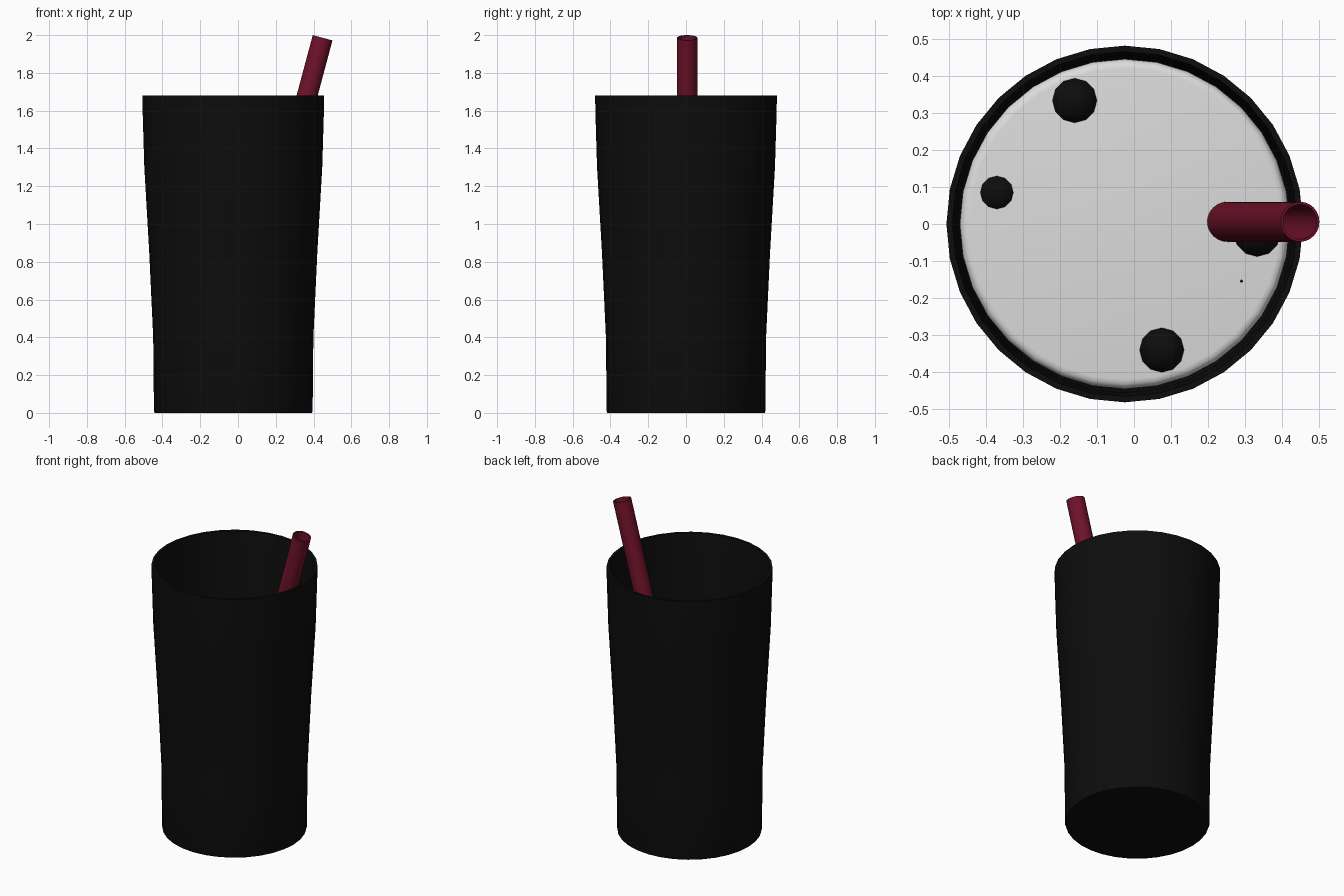
import bpy, bmesh, math
from mathutils import Vector

cube = bpy.data.objects.get("Cube")
if cube:
    bpy.data.objects.remove(cube, do_unlink=True)

CENTRE_X = -0.025
SURFACE_Z = 1.26


def material(name, rgb):
    m = bpy.data.materials.new(name)
    m.use_nodes = True
    m.diffuse_color = (*rgb, 1)
    m.node_tree.nodes["Principled BSDF"].inputs["Base Color"].default_value = (*rgb, 1)
    return m


black = material("black", (0.004, 0.004, 0.004))
white = material("milky white", (0.72, 0.72, 0.72))
red = material("dark red", (0.16, 0.006, 0.023))


def lathe(name, profile, sides, mat, closed=False):
    """Spin (radius, height) points around z; a zero radius makes a pole."""
    bm = bmesh.new()
    rings = []
    for r, z in profile:
        count = sides if r > 0 else 1
        rings.append([bm.verts.new((r * math.cos(math.tau * i / sides),
                                    r * math.sin(math.tau * i / sides), z))
                      for i in range(count)])
    pairs = list(zip(rings, rings[1:]))
    if closed:
        pairs.append((rings[-1], rings[0]))
    for a, b in pairs:
        for i in range(sides):
            j = (i + 1) % sides
            quad = [a[i % len(a)], a[j % len(a)], b[j % len(b)], b[i % len(b)]]
            bm.faces.new(list(dict.fromkeys(quad)))
    bmesh.ops.recalc_face_normals(bm, faces=bm.faces)
    mesh = bpy.data.meshes.new(name)
    bm.to_mesh(mesh)
    bm.free()
    mesh.materials.append(mat)
    obj = bpy.data.objects.new(name, mesh)
    bpy.context.collection.objects.link(obj)
    mesh.shade_smooth()
    mesh.set_sharp_from_angle(angle=math.radians(40))
    return obj


# Tapered cup with a thin wall, outside up and inside down
cup = lathe("cup", [(0, 0), (0.417, 0), (0.42, 0.01), (0.424, 0.4), (0.445, 0.85),
                    (0.471, 1.3), (0.48, 1.6), (0.481, 1.68), (0.465, 1.68),
                    (0.455, 1.5), (0.449, 1.25), (0.423, 0.85), (0.402, 0.4),
                    (0.398, 0.04), (0, 0.04)], 32, black)
cup.location.x = CENTRE_X

# Drink with a softly rounded upper edge
drink = lathe("drink", [(0, 0.05), (0.395, 0.05), (0.4, 0.4), (0.42, 0.85),
                        (0.445, 1.235), (0.441, 1.25), (0.432, 1.258),
                        (0.42, SURFACE_Z), (0, SURFACE_Z)], 32, white)
drink.location.x = CENTRE_X

# Hollow straw leaning toward the left
LENGTH = 1.9
straw = lathe("straw", [(0.054, -LENGTH), (0.054, 0), (0.047, 0), (0.047, -LENGTH)],
              24, red, closed=True)
straw.location = (0.448, 0.006, 1.986)
straw.rotation_euler.y = math.radians(15)

# Floating pearls: position and radius of the cap showing above the drink
PEARL = 0.065
caps = [(-0.16, 0.333, 0.06), (-0.37, 0.085, 0.045), (0.075, -0.34, 0.06),
        (0.332, -0.025, 0.064), (0.29, -0.154, 0.01)]
for n, (x, y, cap) in enumerate(caps, 1):
    arc = [math.pi * k / 8 for k in range(9)]
    profile = [(PEARL * math.sin(a) if 0 < k < 8 else 0, -PEARL * math.cos(a))
               for k, a in enumerate(arc)]
    pearl = lathe(f"pearl_{n}", profile, 12, black)
    pearl.location = Vector((x, y, SURFACE_Z - math.sqrt(PEARL ** 2 - cap ** 2)))
